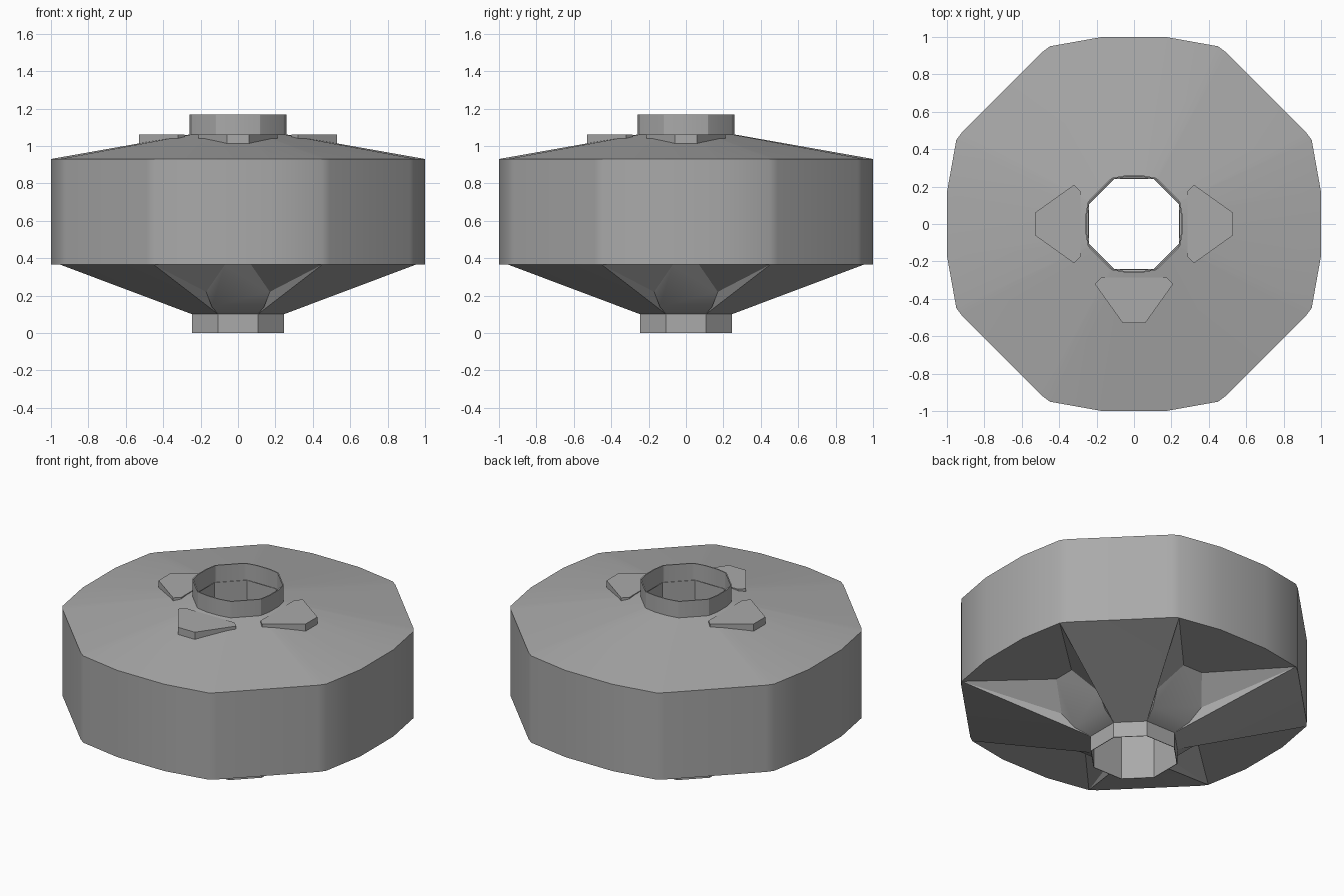
import bpy, bmesh, math
from mathutils import Matrix, Vector

if "Cube" in bpy.data.objects:
    bpy.data.objects.remove(bpy.data.objects["Cube"])

grey = bpy.data.materials.new("mid_grey")
grey.use_nodes = True
grey.diffuse_color = (0.4, 0.4, 0.4, 1)
grey.node_tree.nodes["Principled BSDF"].inputs["Base Color"].default_value = (0.4, 0.4, 0.4, 1)

QUARTERS = [Matrix.Rotation(math.pi / 2 * i, 3, "Z") for i in range(4)]


def finish(name, bm, angle=30, fix_normals=True):
    bmesh.ops.remove_doubles(bm, verts=bm.verts, dist=0.0005)
    if fix_normals:
        bmesh.ops.recalc_face_normals(bm, faces=bm.faces)
    mesh = bpy.data.meshes.new(name)
    bm.to_mesh(mesh)
    bm.free()
    mesh.materials.append(grey)
    obj = bpy.data.objects.new(name, mesh)
    bpy.context.collection.objects.link(obj)
    bpy.ops.object.select_all(action="DESELECT")
    obj.select_set(True)
    bpy.context.view_layer.objects.active = obj
    bpy.ops.object.shade_smooth_by_angle(angle=math.radians(angle))
    return obj


def outline(side):
    """Repeat one side's (x, y) points around all four sides."""
    return [q @ Vector((x, y, 0)) for q in QUARTERS for x, y in side]


def loft(bm, rings, closed=False):
    """Skin rings given as (outline, scale, z)."""
    loops = [[bm.verts.new((p.x * s, p.y * s, z)) for p in pts] for pts, s, z in rings]
    pairs = list(zip(loops, loops[1:])) + ([(loops[-1], loops[0])] if closed else [])
    for a, b in pairs:
        for i in range(len(a)):
            j = (i + 1) % len(a)
            bm.faces.new((a[i], a[j], b[j], b[i]))


# Outlines: blunt-cornered body and octagonal hub
RIM = [(-.49, -.92), (-.45, -.95), (-.17, -1), (.17, -1), (.45, -.95), (.49, -.92)]
body_outline = outline(RIM)
hub_outline = outline([(-.106, -.245), (.106, -.245)])

# Outer wall and shallow conical top
bm = bmesh.new()
loft(bm, [(body_outline, 1, .365), (body_outline, 1, .93), (body_outline, .255, 1.062)])
finish("drum_body", bm, fix_normals=False)

# Underside: ridged corners with a recess and sloping foot on each side
bm = bmesh.new()
BOTTOM = .365


def face(turn, *pts):
    bm.faces.new([bm.verts.new(turn @ Vector(p)) for p in pts])


def flip(p):
    return (-p[0], p[1], p[2])


rim = [(x, y, BOTTOM) for x, y in RIM]
tip, wide = (.07, -.54, BOTTOM), (.17, -.415, .22)
foot, hub = (.14, -.34, .14), (.106, -.245, .1)
corner, ridge = rim[4], rim[5]
for turn in QUARTERS:
    face(turn, *rim[1:5], tip, flip(tip))
    face(turn, tip, wide, foot, flip(foot), flip(wide), flip(tip))
    face(turn, foot, hub, flip(hub), flip(foot))
    for m in (lambda p: p, flip):
        face(turn, m(corner), m(wide), m(tip))
        face(turn, m(corner), m(hub), m(wide))
        face(turn, m(wide), m(hub), m(foot))
        face(turn, m(corner), m(ridge), m(hub))
    # Corner fan reaching to the next side
    face(turn, ridge, QUARTERS[1] @ Vector(flip(ridge)), QUARTERS[1] @ Vector(flip(hub)), hub)
bmesh.ops.remove_doubles(bm, verts=bm.verts, dist=0.0005)
bmesh.ops.recalc_face_normals(bm, faces=bm.faces)
if sum(f.normal.z for f in bm.faces) > 0:
    bmesh.ops.reverse_faces(bm, faces=bm.faces)
finish("underside", bm, fix_normals=False)

# Top collar, a thin open ring
bm = bmesh.new()
loft(bm, [(body_outline, .26, 1.05), (body_outline, .26, 1.168),
          (body_outline, .253, 1.168), (body_outline, .253, 1.05)], closed=True)
finish("top_collar", bm, 20)

# Bottom hub with the octagonal bore running up through the body
bm = bmesh.new()
loft(bm, [(hub_outline, 1, 0), (hub_outline, 1, .12), (hub_outline, 1, 1.06),
          (hub_outline, .985, 1.06), (hub_outline, .985, 0)], closed=True)
finish("bottom_hub", bm, 20)

# Raised pads on the front, left and right of the top
PAD = [(-.06, -.53), (.06, -.53), (.21, -.32), (.175, -.285), (-.175, -.285), (-.21, -.32)]
for name, turn in (("front_pad", QUARTERS[0]), ("left_pad", QUARTERS[1]), ("right_pad", QUARTERS[3])):
    bm = bmesh.new()
    low = [bm.verts.new(turn @ Vector((x, y, .99))) for x, y in PAD]
    high = [bm.verts.new(turn @ Vector((x, y, 1.06))) for x, y in PAD]
    bm.faces.new(high)
    bm.faces.new(low[::-1])
    for i in range(len(PAD)):
        j = (i + 1) % len(PAD)
        bm.faces.new((low[i], low[j], high[j], high[i]))
    finish(name, bm)
